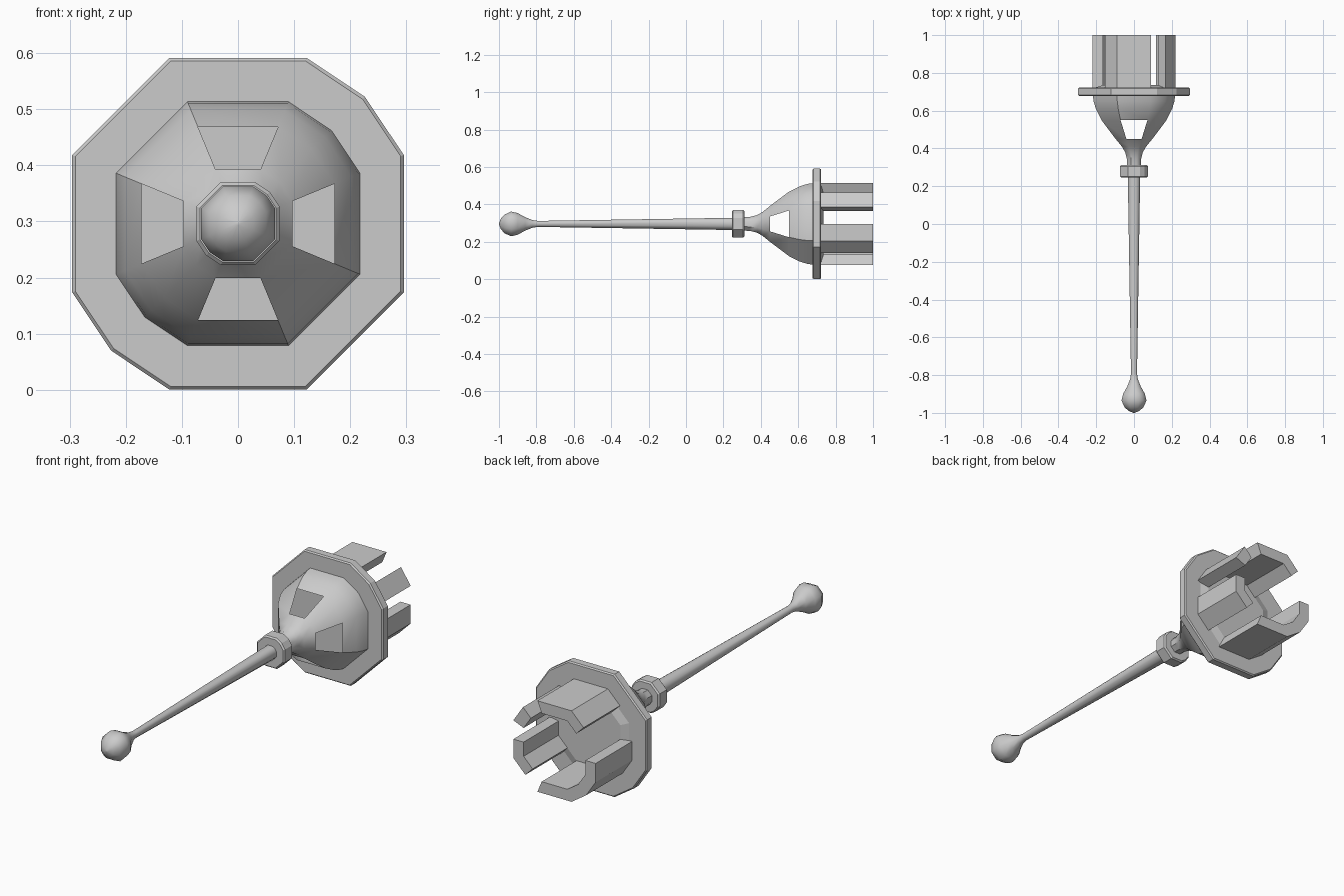
import bpy
import bmesh
from math import radians, sin, cos

cube = bpy.data.objects.get("Cube")
if cube:
    bpy.data.objects.remove(cube, do_unlink=True)

AXIS_Z = 0.296
FLAT = cos(radians(22.5))  # flat-to-corner ratio of the octagon

# Octagon section with two of its diagonal sides split at the middle
CORNERS = [22.5, 45, 67.5, 112.5, 157.5, 202.5, 225, 247.5, 292.5, 337.5]

grey = bpy.data.materials.new("light_grey")
grey.use_nodes = True
grey.diffuse_color = (0.6, 0.6, 0.6, 1)
grey.node_tree.nodes["Principled BSDF"].inputs["Base Color"].default_value = (0.6, 0.6, 0.6, 1)


def point(angle, r, y):
    a = radians(angle)
    return (r * cos(a), y, AXIS_Z + r * sin(a))


def finish(name, bm, smooth_angle):
    bmesh.ops.recalc_face_normals(bm, faces=bm.faces)
    mesh = bpy.data.meshes.new(name)
    bm.to_mesh(mesh)
    bm.free()
    mesh.materials.append(grey)
    ob = bpy.data.objects.new(name, mesh)
    bpy.context.collection.objects.link(ob)
    bpy.ops.object.select_all(action='DESELECT')
    ob.select_set(True)
    bpy.context.view_layer.objects.active = ob
    if smooth_angle:
        bpy.ops.object.shade_smooth_by_angle(angle=radians(smooth_angle))
    return ob


def loft(name, profile, smooth_angle=0, caps=True, windows=None):
    """Sweep the section along y; profile holds (y, half width across flats)."""
    bm = bmesh.new()
    rings = [[bm.verts.new(point(a, half / FLAT, y)) for a in CORNERS] for y, half in profile]
    n = len(CORNERS)
    for k in range(len(rings) - 1):
        for i in range(n):
            j = (i + 1) % n
            span = (CORNERS[j] - CORNERS[i]) % 360
            middle = (CORNERS[i] + span / 2) % 90
            # leave the four axis-facing panels open in the window band
            if k == windows and span == 45 and middle == 0:
                continue
            bm.faces.new((rings[k][i], rings[k][j], rings[k + 1][j], rings[k + 1][i]))
    if caps:
        bm.faces.new(rings[0])
        bm.faces.new(rings[-1])
    return finish(name, bm, smooth_angle)


def prong(name, angles, inner=0.178, outer=0.237, y0=0.72, y1=1.0):
    """Wall segment following the section through the given angles."""
    bm = bmesh.new()
    rows = []
    for a in angles:
        k = 1 if a in CORNERS else FLAT  # cut points lie on the flats
        rows.append([bm.verts.new(point(a, r * k, y))
                     for r, y in ((inner, y0), (outer, y0), (outer, y1), (inner, y1))])
    for p, q in zip(rows, rows[1:]):
        for i in range(4):
            j = (i + 1) % 4
            bm.faces.new((p[i], p[j], q[j], q[i]))
    bm.faces.new(rows[0])
    bm.faces.new(rows[-1])
    return finish(name, bm, 0)


# Handle with rounded knob
loft("handle", [(-1.0, 0.003), (-0.99, 0.028), (-0.97, 0.05), (-0.935, 0.066),
                (-0.9, 0.058), (-0.86, 0.036), (-0.82, 0.02), (-0.79, 0.016),
                (0.27, 0.033)], 80)

# Collar between handle and bowl
loft("collar", [(0.245, 0.068), (0.252, 0.074), (0.305, 0.074), (0.312, 0.068)])

# Flared bowl shell with four windows
loft("bowl", [(0.3, 0.036), (0.34, 0.037), (0.38, 0.047), (0.41, 0.064), (0.45, 0.097),
              (0.55, 0.172), (0.61, 0.202), (0.65, 0.214), (0.69, 0.219)],
     40, caps=False, windows=4)

# Flange plate with chamfered rim and a shallow raised back
loft("flange", [(0.677, 0.29), (0.683, 0.2955), (0.717, 0.2955), (0.723, 0.29)])
loft("flange_back", [(0.718, 0.219), (0.735, 0.165)])

# Uneven prongs on the back
prong("top_prong", [67.5, 112.5, 135])
prong("upper_side_prong", [22.5, 45])
prong("lower_side_prong", [315, 337.5, 360])
prong("bottom_prong", [180, 202.5, 225, 247.5, 292.5])
